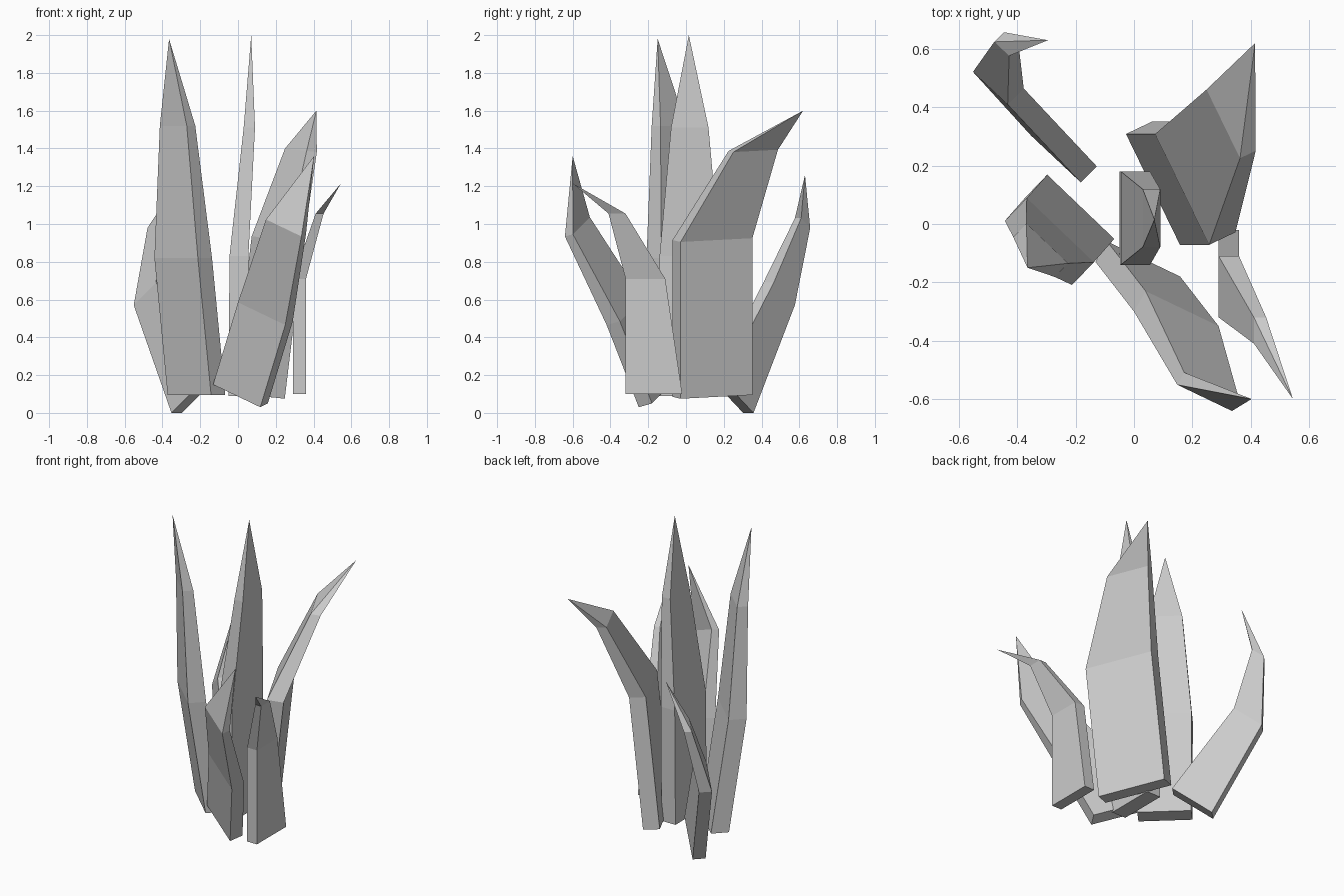
import bpy
import bmesh
from mathutils import Vector

cube = bpy.data.objects.get("Cube")
if cube:
    bpy.data.objects.remove(cube, do_unlink=True)

# One plain grey for the whole plant
grey = bpy.data.materials.new("plain_grey")
grey.use_nodes = True
colour = (0.6, 0.6, 0.6, 1.0)
grey.diffuse_color = colour
grey.node_tree.nodes["Principled BSDF"].inputs["Base Color"].default_value = colour

# Width of the middle and upper rings as a share of the base width
TALL = (1, 1, 0.62)
BROAD = (1, 1, 0.75)
SLIM = (1, 0.7, 0.3)
THICKNESS_TAPER = (1, 1, 0.6)


def make_blade(name, taper, across, through, centres, tip):
    """Loft rectangular rings along the centres and close them at a pointed tip."""
    across, through = Vector(across), Vector(through)
    bm = bmesh.new()
    rings = []
    for centre, wide, thick in zip(centres, taper, THICKNESS_TAPER):
        half_width = across * wide / 2
        half_depth = through * thick / 2
        corners = ((-1, -1), (1, -1), (1, 1), (-1, 1))
        rings.append([bm.verts.new(Vector(centre) + half_width * u + half_depth * v)
                      for u, v in corners])
    point = bm.verts.new(tip)
    bm.faces.new(rings[0])
    for side in range(4):
        following = (side + 1) % 4
        for lower, upper in zip(rings, rings[1:]):
            bm.faces.new((lower[side], lower[following], upper[following], upper[side]))
        bm.faces.new((rings[-1][side], rings[-1][following], point))
    bmesh.ops.recalc_face_normals(bm, faces=bm.faces)
    mesh = bpy.data.meshes.new(name)
    bm.to_mesh(mesh)
    bm.free()
    mesh.materials.append(grey)
    blade = bpy.data.objects.new(name, mesh)
    bpy.context.collection.objects.link(blade)
    return blade


# Tall upright blades
make_blade("centre_blade", TALL, across=(0, 0.32, 0), through=(0.1, 0, 0),
           centres=[(0, 0.02, 0.09), (0.005, 0.02, 0.83), (0.06, 0.02, 1.51)],
           tip=(0.07, 0.015, 2))
make_blade("right_tall_blade", TALL, across=(0.23, -0.22, 0), through=(0.075, 0.078, 0),
           centres=[(-0.22, 0.02, 0.095), (-0.29, -0.06, 0.82), (-0.32, -0.09, 1.52)],
           tip=(-0.365, -0.15, 1.98))

# Wide blade leaning to the back
make_blade("back_left_blade", TALL, across=(0.185, -0.38, -0.02), through=(0.09, 0.043, -0.01),
           centres=[(0.11, 0.14, 0.09), (0.21, 0.14, 0.92), (0.333, 0.356, 1.39)],
           tip=(0.415, 0.62, 1.6))

# Blade leaning to the front
make_blade("front_blade", BROAD, across=(0.25, -0.12, -0.12), through=(0.04, 0.07, 0.02),
           centres=[(0.013, -0.155, 0.1), (0.145, -0.325, 0.535), (0.254, -0.575, 0.985)],
           tip=(0.403, -0.6, 1.36))

# Slim side blades that bend along their edge
make_blade("left_slim_blade", SLIM, across=(0, -0.3, 0), through=(0.07, 0, 0),
           centres=[(0.325, -0.17, 0.1), (0.325, -0.215, 0.71), (0.432, -0.365, 1.055)],
           tip=(0.545, -0.6, 1.215))
make_blade("back_right_slim_blade", SLIM, across=(-0.17, 0.16, -0.17), through=(0.055, 0.055, 0),
           centres=[(-0.24, 0.25, 0.085), (-0.465, 0.493, 0.63), (-0.437, 0.617, 1.005)],
           tip=(-0.295, 0.63, 1.26))
